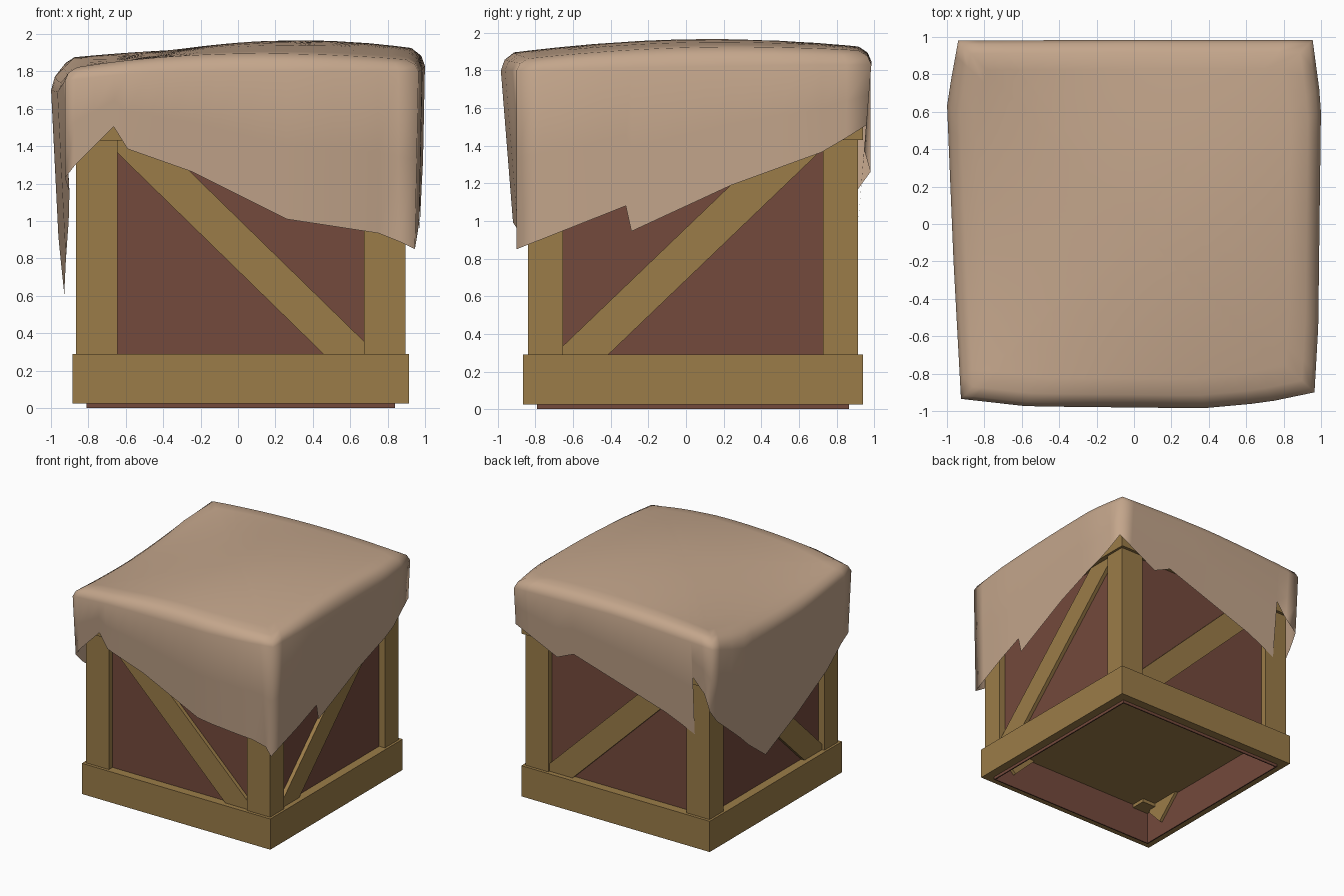
import bpy, bmesh, math
from mathutils import Vector, Matrix

if "Cube" in bpy.data.objects:
    bpy.data.objects.remove(bpy.data.objects["Cube"])


def material(name, rgb):
    m = bpy.data.materials.new(name)
    m.diffuse_color = (*rgb, 1)
    m.use_nodes = True
    m.node_tree.nodes["Principled BSDF"].inputs["Base Color"].default_value = m.diffuse_color
    return m


WOOD = material("golden wood", (0.328, 0.202, 0.065))
PANEL = material("red brown panel", (0.174, 0.068, 0.045))
CLOTH = material("tan cloth", (0.55, 0.38, 0.26))
CX, CY, CZ = 0.015, 0.037, 0.86          # crate centre


def finish(name, bm, mat, smooth=False):
    bmesh.ops.recalc_face_normals(bm, faces=bm.faces)
    me = bpy.data.meshes.new(name)
    bm.to_mesh(me)
    bm.free()
    me.materials.append(mat)
    for p in me.polygons:
        p.use_smooth = smooth
    ob = bpy.data.objects.new(name, me)
    bpy.context.collection.objects.link(ob)
    return ob


def box(name, lo, hi, mat, rot=None):
    lo, hi = Vector(lo), Vector(hi)
    bm = bmesh.new()
    bmesh.ops.create_cube(bm, size=1)
    m = Matrix.Translation((lo + hi) / 2) @ (rot or Matrix()) @ Matrix.Diagonal((*(hi - lo), 1))
    bmesh.ops.transform(bm, matrix=m, verts=bm.verts)
    return finish(name, bm, mat)


def frame(name, ox, oy, ix, iy, z0, z1, mat):
    """Rectangular ring with outer and inner half sizes."""
    bm = bmesh.new()
    rings = []
    for hx, hy, z in ((ox, oy, z0), (ox, oy, z1), (ix, iy, z1), (ix, iy, z0)):
        rings.append([bm.verts.new((CX + sx * hx, CY + sy * hy, z))
                      for sx, sy in ((-1, -1), (1, -1), (1, 1), (-1, 1))])
    for a in range(4):
        for b in range(4):
            r, s = rings[a], rings[(a + 1) % 4]
            bm.faces.new((r[b], r[(b + 1) % 4], s[(b + 1) % 4], s[b]))
    return finish(name, bm, mat)


# Crate panels, floor and lid
frame("crate_panels", 0.825, 0.828, 0.815, 0.818, 0, 1.7, PANEL)
box("crate_floor", (CX - .818, CY - .82, 0.31), (CX + .818, CY + .82, 0.34), WOOD)
box("crate_lid", (CX - .818, CY - .82, 1.38), (CX + .818, CY + .82, 1.41), WOOD)

# Bottom and top bands
frame("bottom_band", 0.90, 0.903, 0.823, 0.826, 0.025, 0.29, WOOD)
frame("top_band", 0.90, 0.903, 0.823, 0.826, 1.43, 1.69, WOOD)

# Corner posts
for sx in (-1, 1):
    for sy in (-1, 1):
        xs = sorted((CX + sx * 0.66, CX + sx * 0.88))
        ys = sorted((CY + sy * 0.69, CY + sy * 0.877))
        box("corner_post", (xs[0], ys[0], 0.28), (xs[1], ys[1], 1.44), WOOD)

# Diagonal braces, the same slope on opposite sides
L, W, T = 0.97, 0.1, 0.035
for s in (-1, 1):
    y = CY + s * 0.826
    box("front_back_brace", (CX - L, y - T, CZ - W), (CX + L, y + T, CZ + W), WOOD,
        Matrix.Rotation(math.radians(44.3), 4, 'Y'))
    x = CX + s * 0.823
    box("side_brace", (x - T, CY - L, CZ - W), (x + T, CY + L, CZ + W), WOOD,
        Matrix.Rotation(math.radians(43.8), 4, 'X'))

# Draped cloth: each side has a rim outline, a torn hem (position along side, z) and an inward taper
FL, FR = (-.925, -.935, 1.75), (.965, -.9, 1.80)
BR, BL = (.955, .985, 1.83), (-.94, .98, 1.80)
SIDES = [
    (0, .08, [FL, (-.57, -.975, 1.79), (.37, -.985, 1.8), (.7, -.955, 1.8), FR],
     [(-.925, 1.23), (-.87, 1.3), (-.665, 1.505), (-.59, 1.385), (-.25, 1.265), (.26, 1.01),
      (.75, .935), (.965, .85)]),
    (1, .02, [FR, (.985, -.55, 1.81), (1, .65, 1.83), BR],
     [(-.9, .85), (-.32, 1.08), (-.29, .945), (.24, 1.19), (.72, 1.365), (.985, 1.52)]),
    (0, .08, [BR, (0, .985, 1.85), BL],
     [(.955, 1.51), (.57, 1.32), (.41, 1.39), (-.458, 1.11), (-.725, .99), (-.735, 1.5), (-.94, 1.26)]),
    (1, .05, [BL, (-1, .65, 1.70), (-.965, -.2, 1.69), FL],
     [(.98, 1.26), (.9, 1.15), (.5, .8), (.24, .61), (-.19, .79), (-.63, 1.0), (-.935, 1.23)]),
]
# Heights of the cloth top on a 3 x 3 grid
KNOTS = (-.88, .1, .88)
HEIGHTS = ((1.82, 1.90, 1.86), (1.79, 1.96, 1.93), (1.87, 1.93, 1.91))


def weights(t):
    return [math.prod((t - KNOTS[j]) / (KNOTS[i] - KNOTS[j]) for j in range(3) if j != i)
            for i in range(3)]


def top_height(x, y):
    wx, wy = weights(x), weights(y)
    return sum(HEIGHTS[j][i] * wx[i] * wy[j] for i in range(3) for j in range(3))


def on_rim(rim, axis, t):
    for a, b in zip(rim, rim[1:]):
        lo, hi = sorted((a[axis], b[axis]))
        if lo - 1e-6 <= t <= hi + 1e-6:
            return Vector(a).lerp(Vector(b), (t - a[axis]) / (b[axis] - a[axis]))


columns = []
for axis, taper, rim, hem in SIDES:
    for (t0, z0), (t1, z1) in zip(hem, hem[1:]):
        n = max(1, round(abs(t1 - t0) / 0.12))
        for k in range(n):
            t, z = t0 + (t1 - t0) * k / n, z0 + (z1 - z0) * k / n
            r = on_rim(rim, axis, t)
            low = r.copy()
            low.z = z
            low[1 - axis] -= math.copysign(taper * (r.z - z), r[1 - axis])
            col = [low, low.lerp(r, 0.5), r]
            sh = r * 0.93
            sh.z = top_height(sh.x, sh.y)
            mid = r * 0.98
            mid.z = r.z + (sh.z - r.z) * 0.6
            col += [mid, sh]
            for f in (.84, .7, .5, .3, .12):
                x, y = r.x * f, r.y * f
                col.append(Vector((x, y, top_height(x, y))))
            columns.append(col)

bm = bmesh.new()
grid = [[bm.verts.new(p) for p in col] for col in columns]
for i, a in enumerate(grid):
    b = grid[(i + 1) % len(grid)]
    for k in range(len(a) - 1):
        bm.faces.new((a[k], b[k], b[k + 1], a[k + 1]))
bm.faces.new([c[-1] for c in grid])
finish("draped_cloth", bm, CLOTH, smooth=True)
